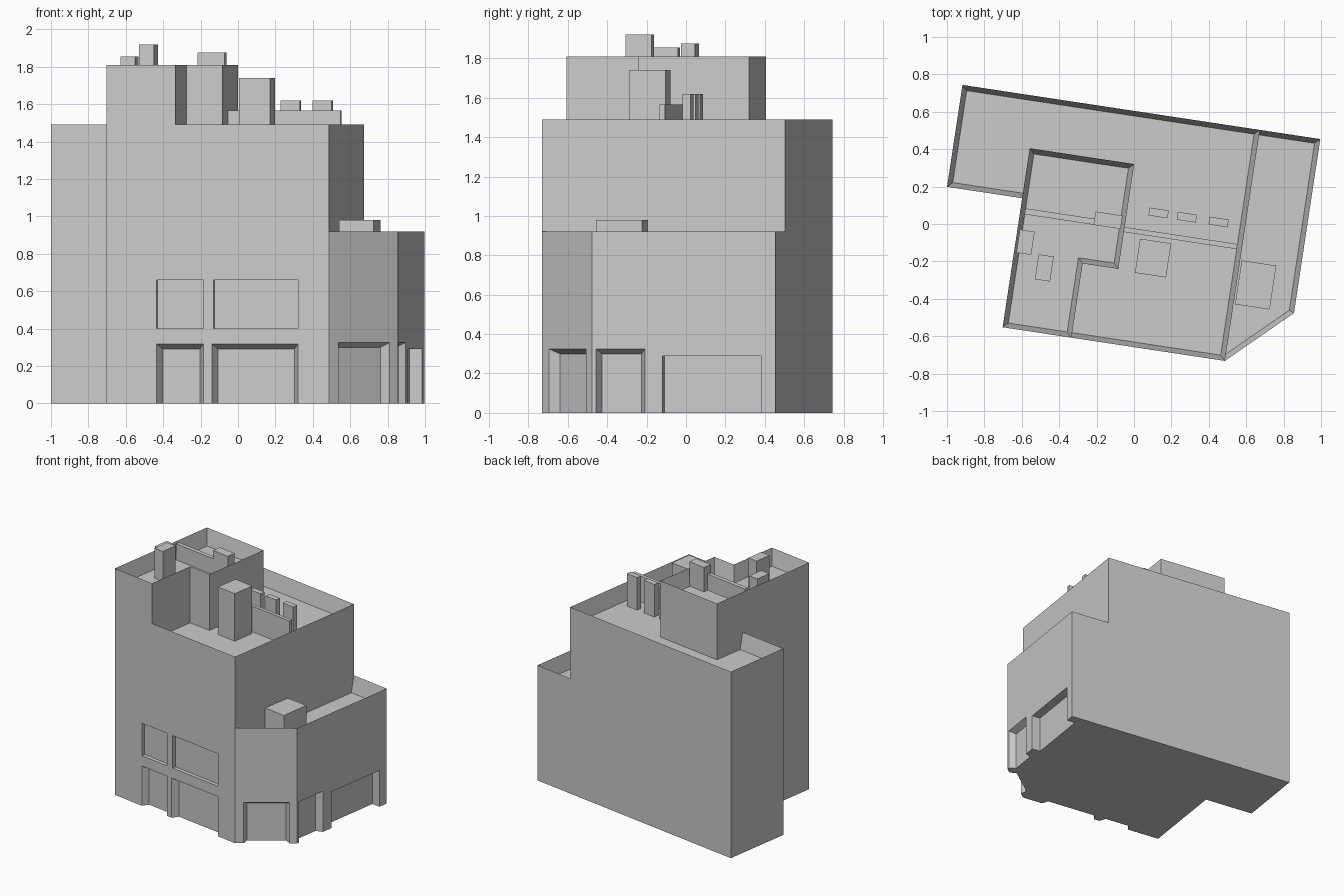
import bpy, bmesh, math
from mathutils import Vector

if "Cube" in bpy.data.objects:
    bpy.data.objects.remove(bpy.data.objects["Cube"])

ANGLE = math.radians(-8.6)   # whole building is turned on its plot


def make(name, bm):
    bmesh.ops.recalc_face_normals(bm, faces=bm.faces)
    me = bpy.data.meshes.new(name)
    bm.to_mesh(me)
    bm.free()
    ob = bpy.data.objects.new(name, me)
    bpy.context.collection.objects.link(ob)
    ob.rotation_euler.z = ANGLE
    return ob


def block(name, outline, z0, z1, roof=None):
    """Prism from a footprint; roof = sunk roof level behind a parapet."""
    bm = bmesh.new()
    f = bm.faces.new([bm.verts.new((x, y, z0)) for x, y in outline])
    ret = bmesh.ops.extrude_face_region(bm, geom=[f], use_keep_orig=True)["geom"]
    top = [g for g in ret if isinstance(g, bmesh.types.BMFace)][0]
    for v in top.verts:
        v.co.z = z1
    bmesh.ops.recalc_face_normals(bm, faces=bm.faces)
    if roof is not None:
        bmesh.ops.inset_region(bm, faces=[top], thickness=0.027, use_even_offset=True)
        for v in top.verts:
            v.co.z = roof
    return make(name, bm)


def box(name, cx, cy, w, d, z0, z1):
    x, y = w / 2, d / 2
    return block(name, [(cx - x, cy - y), (cx + x, cy - y), (cx + x, cy + y), (cx - x, cy + y)], z0, z1)


def opening(p, q, a, b, z0, z1, depth, taper):
    """Cutter for a recess between distances a and b along wall p->q."""
    p, q = Vector((*p, 0)), Vector((*q, 0))
    u = (q - p).normalized()
    inward = Vector((-u.y, u.x, 0))
    bm = bmesh.new()
    rings = []
    for d in (-0.01, depth):
        t = taper * d / depth
        corners = [(a + t, z0), (b - t, z0), (b - t, z1 - t), (a + t, z1 - t)]
        rings.append([bm.verts.new(p + u * s + inward * d + Vector((0, 0, z))) for s, z in corners])
    o, i = rings
    bm.faces.new(o)
    bm.faces.new(i)
    for k in range(4):
        bm.faces.new((o[k], o[(k + 1) % 4], i[(k + 1) % 4], i[k]))
    return make("opening_cutter", bm)


def combine(target, other, op):
    m = target.modifiers.new("bool", 'BOOLEAN')
    m.operation, m.solver, m.object = op, 'EXACT', other
    other.hide_render = True
    bpy.context.view_layer.update()
    bpy.context.view_layer.objects.active = target
    bpy.ops.object.modifier_apply(modifier=m.name)
    bpy.data.objects.remove(other)


# Main masses
FL, D, C, B = (-0.612, -0.651), (0.590, -0.651), (0.917, -0.343), (0.917, 0.598)
body = block("building_body",
             [FL, D, (0.590, 0.598), (-1.018, 0.598), (-1.018, 0.047), (-0.612, 0.047)],
             0, 1.49, 1.36)
upper = block("upper_storey",
              [FL, (-0.24, -0.651), (-0.24, -0.25), (-0.047, -0.25), (-0.047, 0.317), (-0.612, 0.317)],
              1.0, 1.81, 1.68)
side = block("low_wing", [(0.3, -0.651), D, C, B, (0.3, 0.598)], 0, 0.92, 0.79)
combine(body, upper, 'UNION')
combine(body, side, 'UNION')

# Doors (tapered) and windows: wall start, wall end, from, to, z0, z1, depth, taper
x0, y0 = FL[0], C[1]
for args in [
    (FL, D, -0.342 - x0, -0.089 - x0, -0.05, 0.317, 0.05, 0.026),
    (FL, D, -0.043 - x0, 0.422 - x0, -0.05, 0.317, 0.05, 0.026),
    (FL, D, -0.342 - x0, -0.089 - x0, 0.40, 0.66, 0.03, 0),
    (FL, D, -0.033 - x0, 0.422 - x0, 0.40, 0.66, 0.03, 0),
    (D, C, 0.063, 0.395, -0.05, 0.325, 0.05, 0.025),
    (C, B, -0.324 - y0, -0.072 - y0, -0.05, 0.325, 0.05, 0.025),
    (C, B, 0.017 - y0, 0.523 - y0, -0.05, 0.29, 0.07, 0),
]:
    combine(body, opening(*args), 'DIFFERENCE')

# Roof dividing walls
box("main_roof_divider", 0.258, -0.037, 0.61, 0.027, 1.36, 1.565)
box("upper_roof_divider", -0.33, -0.02, 0.512, 0.032, 1.68, 1.808)

# Rooftop units and chimneys
box("main_roof_stack", 0.128, -0.165, 0.168, 0.184, 1.36, 1.74)
box("low_roof_unit", 0.692, -0.225, 0.187, 0.237, 0.79, 0.98)
box("upper_small_unit", -0.559, -0.183, 0.08, 0.125, 1.68, 1.855)
box("upper_tall_stack", -0.439, -0.304, 0.082, 0.135, 1.68, 1.92)
box("upper_wide_stack", -0.14, -0.001, 0.146, 0.072, 1.68, 1.875)
for i, x in enumerate((0.121, 0.274, 0.446)):
    box(f"chimney_{i + 1}", x, 0.078, 0.103, 0.042, 1.36, 1.62)
